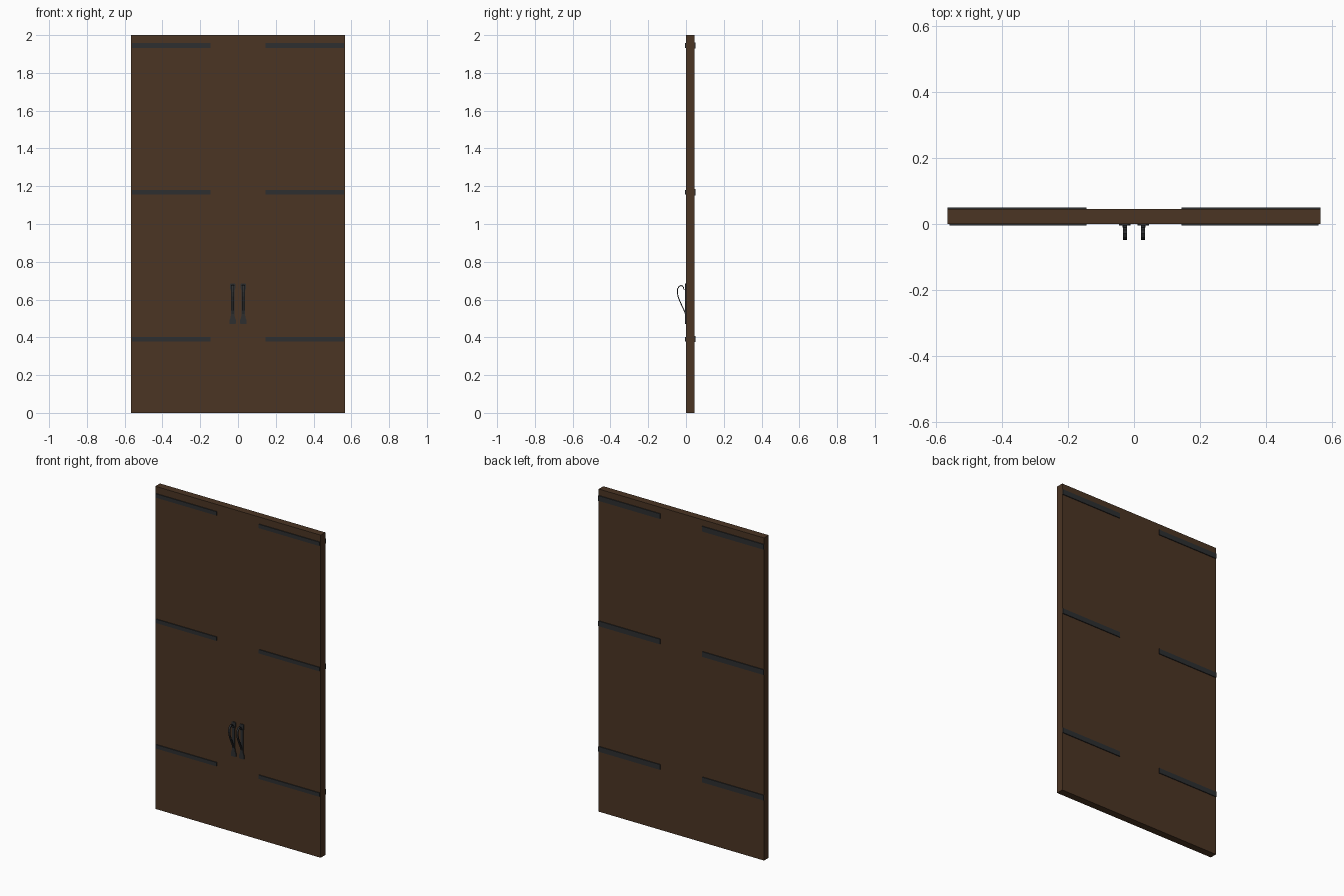
import bpy, bmesh
from mathutils import Vector

if "Cube" in bpy.data.objects:
    bpy.data.objects.remove(bpy.data.objects["Cube"])


def material(name, rgb):
    m = bpy.data.materials.new(name)
    m.diffuse_color = (*rgb, 1)
    m.use_nodes = True
    m.node_tree.nodes["Principled BSDF"].inputs["Base Color"].default_value = m.diffuse_color
    return m


wood = material("dark_brown_wood", (0.070, 0.035, 0.017))
iron = material("dark_iron", (0.026, 0.028, 0.030))


def make_object(name, bm, mat):
    bmesh.ops.recalc_face_normals(bm, faces=bm.faces)
    me = bpy.data.meshes.new(name)
    bm.to_mesh(me)
    bm.free()
    me.materials.append(mat)
    ob = bpy.data.objects.new(name, me)
    bpy.context.collection.objects.link(ob)
    return ob


def box(name, lo, hi, mat):
    lo, hi = Vector(lo), Vector(hi)
    bm = bmesh.new()
    bmesh.ops.create_cube(bm, size=1)
    for v in bm.verts:
        v.co = (lo + hi) / 2 + Vector(a * b for a, b in zip(v.co, hi - lo))
    return make_object(name, bm, mat)


def prism(name, points, offset, mat):
    # extrude a flat outline along an offset
    bm = bmesh.new()
    face = bm.faces.new([bm.verts.new(p) for p in points])
    new = bmesh.ops.extrude_face_region(bm, geom=[face])["geom"]
    bmesh.ops.translate(bm, vec=offset,
                        verts=[g for g in new if isinstance(g, bmesh.types.BMVert)])
    return make_object(name, bm, mat)


def ribbon(name, path, x, thick, mat):
    # bent bar: sweep a thin rectangle along a (y, z, half width) path
    bm = bmesh.new()
    rings = []
    for i, (y, z, w) in enumerate(path):
        a, b = path[max(i - 1, 0)], path[min(i + 1, len(path) - 1)]
        t = Vector((b[0] - a[0], b[1] - a[1])).normalized()
        n = Vector((-t.y, t.x)) * thick / 2
        rings.append([bm.verts.new((x + sx * w, y + sn * n.x, z + sn * n.y))
                      for sx, sn in ((-1, -1), (1, -1), (1, 1), (-1, 1))])
    for r, s in zip(rings, rings[1:]):
        for k in range(4):
            bm.faces.new((r[k], r[(k + 1) % 4], s[(k + 1) % 4], s[k]))
    bm.faces.new(rings[0])
    bm.faces.new(rings[-1])
    return make_object(name, bm, mat)


# door slab
box("door_panel", (-0.567, 0, 0), (0.567, 0.045, 2), wood)

# plate outline (half width, height) and pull path (y, z, half width)
plate = [(0.014, 0.470), (0.018, 0.474), (0.018, 0.490), (0.012, 0.503), (0.009, 0.520),
         (0.009, 0.645), (0.014, 0.660), (0.014, 0.681), (0.010, 0.685)]
pull = [(-0.004, 0.525, 0.007), (-0.009, 0.540, 0.006), (-0.019, 0.562, 0.006),
        (-0.032, 0.590, 0.006), (-0.042, 0.616, 0.006), (-0.046, 0.640, 0.006),
        (-0.044, 0.657, 0.006), (-0.037, 0.669, 0.006), (-0.028, 0.674, 0.006),
        (-0.019, 0.672, 0.006), (-0.013, 0.664, 0.006), (-0.012, 0.655, 0.006),
        (-0.003, 0.655, 0.006)]

for side, s in (("left", -1), ("right", 1)):
    # hinge straps on both faces
    for level, z in (("bottom", 0.39), ("middle", 1.168), ("top", 1.945)):
        xs = sorted((s * 0.145, s * 0.561))
        box(f"front_strap_{level}_{side}", (xs[0], -0.005, z - 0.012),
            (xs[1], 0.001, z + 0.012), iron)
        xs = sorted((s * 0.145, s * 0.567))
        box(f"back_strap_{level}_{side}", (xs[0], 0.044, z - 0.016),
            (xs[1], 0.050, z + 0.016), iron)
    # handle plate and curled pull
    x = s * 0.028
    outline = [(x + w, 0.001, z) for w, z in plate] + \
              [(x - w, 0.001, z) for w, z in reversed(plate)]
    prism(f"handle_plate_{side}", outline, (0, -0.006, 0), iron)
    ribbon(f"handle_pull_{side}", pull, x, 0.005, iron)
